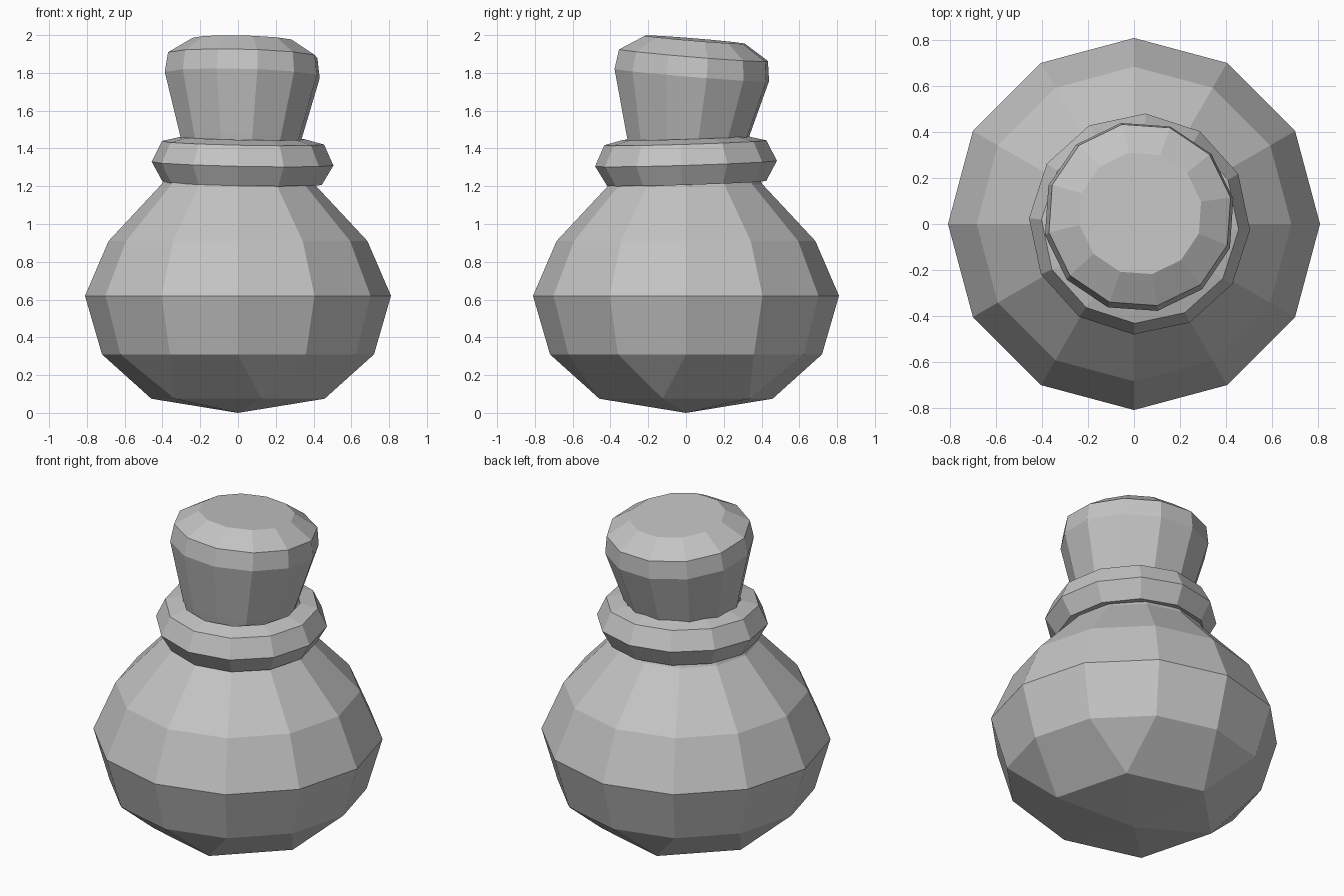
import bpy, bmesh
from math import sin, cos, tau, radians
from mathutils import Matrix, Vector

cube = bpy.data.objects.get("Cube")
if cube:
    bpy.data.objects.remove(cube)

# One neutral grey for the whole bottle
GREY = (0.55, 0.55, 0.55, 1)
grey = bpy.data.materials.new("plain_grey")
grey.use_nodes = True
grey.diffuse_color = GREY
grey.node_tree.nodes["Principled BSDF"].inputs["Base Color"].default_value = GREY

SIDES = 12


def ring(bm, radius, z, count=SIDES, turn=0):
    """Add a circle of vertices."""
    return [bm.verts.new((radius * cos(radians(turn) + tau * i / count),
                          radius * sin(radians(turn) + tau * i / count), z))
            for i in range(count)]


def bridge(bm, low, high):
    """Join two equal rings with quads."""
    n = len(low)
    for i in range(n):
        j = (i + 1) % n
        bm.faces.new((low[i], low[j], high[j], high[i]))


def lathe(bm, profile, turn=0):
    """Stack rings along a profile of (radius, height)."""
    rings = [ring(bm, r, z, turn=turn) for r, z in profile]
    for low, high in zip(rings, rings[1:]):
        bridge(bm, low, high)
    return rings


def finish(name, bm, origin=(0, 0, 0), axis=(0, 0, 1)):
    """Tilt the part so its own axis follows the given one, then make the object."""
    tilt = Vector((0, 0, 1)).rotation_difference(Vector(axis)).to_matrix().to_4x4()
    bm.transform(Matrix.Translation(origin) @ tilt)
    bmesh.ops.recalc_face_normals(bm, faces=bm.faces)
    mesh = bpy.data.meshes.new(name)
    bm.to_mesh(mesh)
    bm.free()
    mesh.materials.append(grey)
    obj = bpy.data.objects.new(name, mesh)
    bpy.context.collection.objects.link(obj)
    return obj


# Round flask body
bm = bmesh.new()
rings = lathe(bm, [(0.72, 0.31), (0.81, 0.62), (0.685, 0.91),
                   (0.405, 1.21), (0.36, 1.3)])
bm.faces.new(rings[-1])

# Underside: alternate edges of the lowest ring narrow to a six-sided point
lowest = rings[0]
base = ring(bm, 0.475, 0.075, 6, turn=-15)
tip = bm.verts.new((0, 0, 0))
for i in range(6):
    j = (i + 1) % 6
    a, b, c = (lowest[(2 * i + k) % SIDES] for k in (-1, 0, 1))
    bm.faces.new((a, b, base[i]))
    bm.faces.new((b, c, base[j], base[i]))
    bm.faces.new((base[i], base[j], tip))
finish("flask_body", bm)

# Slightly crooked collar around the neck
bm = bmesh.new()
rings = lathe(bm, [(0.34, -0.09), (0.422, -0.105), (0.482, 0), (0.43, 0.11),
                   (0.33, 0.135)], turn=-3)
bridge(bm, rings[-1], rings[0])
finish("neck_collar", bm, (0.024, 0, 1.32), (0.02, -0.031, 1))

# Tapered stopper leaning towards the back
bm = bmesh.new()
rings = lathe(bm, [(0.29, -0.12), (0.325, 0), (0.418, 0.34), (0.403, 0.445),
                   (0.27, 0.528)], turn=11)
bm.faces.new(rings[0])
bm.faces.new(rings[-1])
finish("stopper", bm, (0.014, 0.003, 1.45), (0.025, 0.082, 1))
